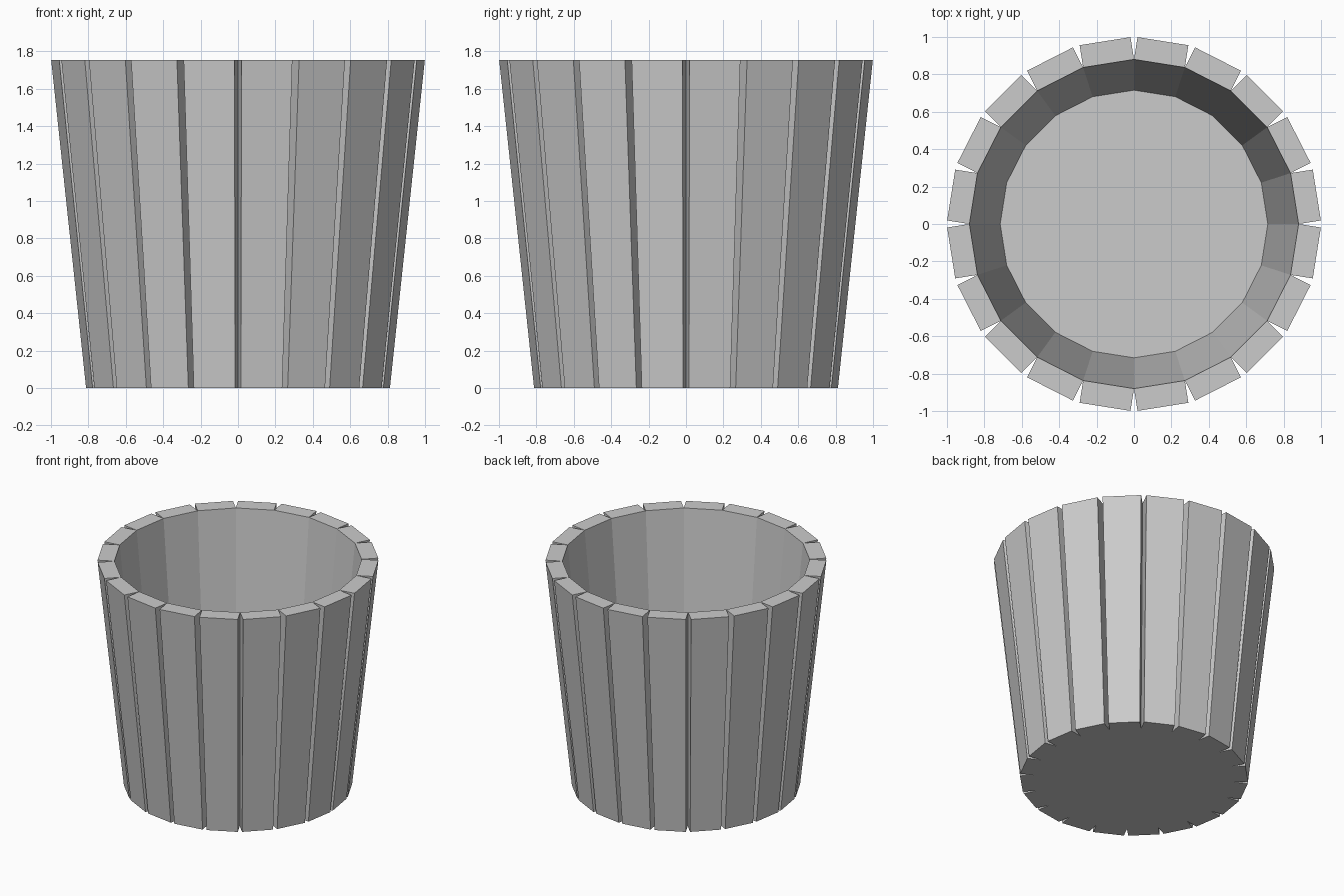
import bpy, bmesh
from math import cos, sin, pi
from mathutils import Vector

if "Cube" in bpy.data.objects:
    bpy.data.objects.remove(bpy.data.objects["Cube"])

SIDES = 20
HEIGHT = 1.755
INNER = 0.88          # inner corner radius at the rim
THICK = 0.1205        # stave thickness at the rim
TAPER = 0.813         # base size relative to rim


def add_object(name, bm):
    bmesh.ops.remove_doubles(bm, verts=bm.verts, dist=1e-5)
    bmesh.ops.recalc_face_normals(bm, faces=bm.faces)
    mesh = bpy.data.meshes.new(name)
    bm.to_mesh(mesh)
    bm.free()
    obj = bpy.data.objects.new(name, mesh)
    bpy.context.collection.objects.link(obj)
    return obj


def corner(i):
    a = 2 * pi * i / SIDES
    return Vector((cos(a), sin(a), 0)) * INNER


bm = bmesh.new()

# staves: rectangular tops pushed straight out from each inner side, tapering down
for i in range(SIDES):
    p, q = corner(i), corner(i + 1)
    out = (p + q).normalized() * THICK
    rim = [p, p + out, q + out, q]
    top = [bm.verts.new((v.x, v.y, HEIGHT)) for v in rim]
    base = [bm.verts.new((v.x * TAPER, v.y * TAPER, 0)) for v in rim]
    bm.faces.new(top)
    bm.faces.new(base[::-1])
    for j in range(4):
        k = (j + 1) % 4
        bm.faces.new((top[j], base[j], base[k], top[k]))

# floor, flush with the stave ends
bm.faces.new([bm.verts.new(corner(i) * TAPER) for i in range(SIDES)])

add_object("wooden_bucket", bm)
